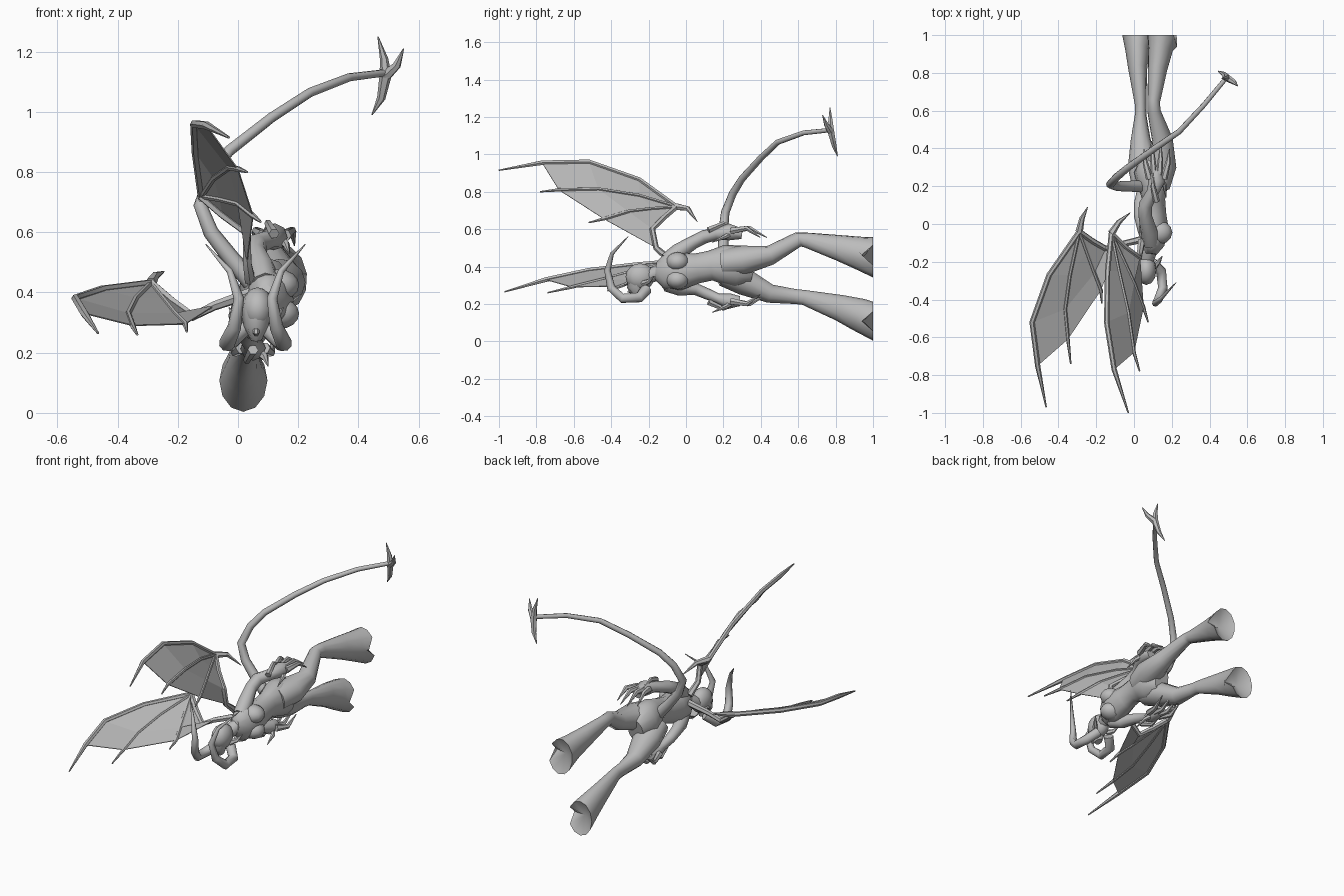
import bpy, bmesh, math
from mathutils import Vector as V

cube = bpy.data.objects.get("Cube")
if cube:
    bpy.data.objects.remove(cube)


def material(name, value):
    m = bpy.data.materials.new(name)
    m.use_nodes = True
    m.diffuse_color = (value, value, value, 1)
    m.node_tree.nodes["Principled BSDF"].inputs["Base Color"].default_value = m.diffuse_color
    return m


GREY = material("grey", 0.5)


def finish(name, bm, smooth=True):
    bmesh.ops.recalc_face_normals(bm, faces=bm.faces)
    me = bpy.data.meshes.new(name)
    bm.to_mesh(me)
    bm.free()
    ob = bpy.data.objects.new(name, me)
    bpy.context.scene.collection.objects.link(ob)
    me.materials.append(GREY)
    if smooth:
        bpy.ops.object.select_all(action='DESELECT')
        ob.select_set(True)
        bpy.context.view_layer.objects.active = ob
        bpy.ops.object.shade_smooth_by_angle(angle=math.radians(50))
    return ob


def tube(name, stations, sides=8, hoof=False):
    """Loft rings along (x, y, z, radius_u, radius_v) stations; u starts along x."""
    bm = bmesh.new()
    pts = [V(s[:3]) for s in stations]
    u, rings = V((1, 0, 0)), []
    for i, (p, s) in enumerate(zip(pts, stations)):
        t = (pts[min(i + 1, len(pts) - 1)] - pts[max(i - 1, 0)]).normalized()
        u = (u - t * u.dot(t)).normalized()
        v = t.cross(u)
        angles = [math.tau * k / sides for k in range(sides)]
        rings.append([bm.verts.new(p + u * s[3] * math.cos(a) + v * s[-1] * math.sin(a)) for a in angles])
    for a, b in zip(rings, rings[1:]):
        for k in range(sides):
            n = (k + 1) % sides
            bm.faces.new((a[k], a[n], b[n], b[k]))
    bm.faces.new(rings[0])
    end = bm.faces.new(rings[-1])
    if hoof:
        # flat, hollow sole with a cleft at the front of the rim
        for v in rings[-1]:
            v.co.y = pts[-1].y
        centre = bmesh.ops.poke(bm, faces=[end])["verts"][0]
        centre.co.y -= .05
        rings[-1][0].co.y -= .06
    return finish(name, bm)


def taper(name, pts, r0, r1, sides=6, power=1.6):
    n = len(pts) - 1
    return tube(name, [(*p, r0 + (r1 - r0) * (i / n) ** power) for i, p in enumerate(pts)], sides)


def ball(name, loc, size):
    bm = bmesh.new()
    bmesh.ops.create_uvsphere(bm, u_segments=12, v_segments=8, radius=1)
    for v in bm.verts:
        v.co = V(loc) + V([c * s for c, s in zip(v.co, size)])
    return finish(name, bm)


# Torso, neck and bust
tube("torso", [(.09, -.16, .38, .03, .05), (.095, -.11, .375, .065, .1), (.105, -.03, .375, .08, .1),
               (.105, .06, .39, .065, .08), (.105, .13, .405, .06, .08), (.1, .2, .41, .08, .105),
               (.095, .28, .4, .095, .115), (.09, .36, .38, .05, .075)], 12)
taper("neck", [(.09, -.12, .38), (.07, -.18, .355), (.06, -.24, .33)], .042, .034, 8)
for side, z in (("right", .425), ("left", .33)):
    ball(side + "_breast", (.135, -.045, z), (.068, .062, .052))

# Head, face and ears
ball("skull", (.065, -.245, .345), (.054, .078, .072))
tube("face", [(.06, -.26, .34, .05, .05), (.06, -.265, .29, .042, .05), (.06, -.25, .245, .02, .025)])
taper("nose", [(.06, -.29, .3), (.06, -.305, .265), (.06, -.28, .26)], .012, .008)
for side, s in (("right", -1), ("left", 1)):
    taper(side + "_ear", [(.06 + s * .04, -.23, .31), (.06 + s * .07, -.2, .32), (.06 + s * .09, -.17, .35)], .018, .002)
    # Horn curls from the temple down and back up
    path = [(.04, -.21, .28), (.085, -.25, .235), (.095, -.34, .23), (.07, -.4, .285),
            (.055, -.42, .38), (.085, -.395, .47), (.165, -.31, .56)]
    taper(side + "_horn", [(.058 + s * x, y, z) for x, y, z in path], .03, .002, 8, 2)

# Legs ending in flared hooves
tube("right_leg", [(.115, .2, .42, .075, .075), (.14, .31, .435, .085, .078), (.15, .45, .46, .055, .052),
                   (.105, .6, .545, .035, .04), (.105, .65, .54, .034, .042), (.125, .82, .5, .052, .07),
                   (.14, .92, .475, .065, .088), (.15, 1, .45, .08, .115)], 12, True)
tube("left_leg", [(.07, .2, .36, .08, .065), (.05, .31, .32, .083, .073), (.035, .45, .255, .052, .05),
                  (.035, .58, .24, .03, .04), (.035, .63, .235, .03, .04), (.02, .82, .18, .05, .07),
                  (.018, .92, .145, .064, .088), (.018, 1, .108, .08, .115)], 12, True)

# Arms with long clawed hands
tube("right_arm", [(.09, -.1, .43, .045), (.08, -.04, .48, .044), (.06, .04, .53, .036),
                   (.06, .1, .56, .036), (.1, .17, .575, .032), (.12, .23, .585, .045), (.12, .3, .575, .028)])
tube("left_arm", [(.09, -.1, .31, .045), (.06, -.03, .285, .042), (.03, .05, .28, .032),
                  (.03, .11, .255, .03), (.04, .17, .23, .026), (.05, .23, .215, .042), (.05, .29, .215, .026)])
for side, x, z, out in (("right", .12, .59, 1), ("left", .05, .215, -1)):
    for i in range(4):
        dx, reach = (i - 1.5) * .025, .2 - .035 * abs(i - 1.5)
        taper(f"{side}_claw_{i + 1}", [(x + dx, .24, z), (x + dx * 1.6, .25 + reach * .5, z + out * .015),
                                       (x + dx * 1.8, .25 + reach, z - out * .035)], .02, .002)
    taper(side + "_thumb_claw", [(x, .26, z), (x + .04, .21, z - .03), (x + .05, .14, z - .06)], .018, .002)
    taper(side + "_wrist_spur", [(x, .12, z + out * .005), (x - .02, .2, z + out * .04), (x - .02, .27, z + out * .02)],
          .018, .002)

# Tail and its barbed tip
taper("tail", [(.06, .2, .42), (-.02, .2, .51), (-.09, .2, .6), (-.125, .21, .69), (-.09, .25, .79),
               (-.03, .3, .87), (.11, .4, .98), (.24, .49, 1.065), (.37, .63, 1.115), (.49, .775, 1.13)],
      .034, .012, 8, .65)
hub = V((.49, .775, 1.12))
for i, tip in enumerate([(.465, .77, 1.25), (.55, .73, 1.21), (.445, .81, .99)]):
    tip = V(tip)
    taper(f"tail_barb_{i + 1}", [hub, hub.lerp(tip, .5) + V((.008, 0, -.01)), tip], .02, .002)


# Wings: each rib runs from the wrist joint; the last point lies past the membrane
def wing(side, joint, ribs, thumb):
    bm = bmesh.new()
    hub = bm.verts.new(joint)
    rows = [[hub] + [bm.verts.new(p) for p in rib[:3]] for rib in ribs]
    for a, b in zip(rows, rows[1:]):
        bm.faces.new((hub, a[1], b[1]))
        for j in (1, 2):
            bm.faces.new((a[j], a[j + 1], b[j + 1], b[j]))
    ob = finish(side + "_wing_membrane", bm, False)
    mod = ob.modifiers.new("thickness", 'SOLIDIFY')
    mod.thickness, mod.offset = .004, 0
    names = ["leading_bone", "middle_bone", "inner_bone", "wing_arm"]
    for name, rib, r in zip(names, ribs, (.014, .01, .01, .016)):
        end = .02 if name == "wing_arm" else .004
        tube(f"{side}_{name}", [(*p, q) for p, q in zip([joint] + rib, (r, r, r, r, end))], 6)
    taper(side + "_wing_thumb", [joint] + thumb, .02, .002)


wing("right", (-.12, -.05, .72),
     [[(-.14, -.25, .865), (-.145, -.52, .96), (-.105, -.77, .955), (-.03, -1, .915)],
      [(-.08, -.25, .78), (-.03, -.47, .815), (0, -.68, .81), (.03, -.78, .8)],
      [(-.06, -.18, .71), (0, -.31, .695), (.05, -.44, .655), (.075, -.52, .635)],
      [(-.05, -.12, .66), (.03, -.18, .6), (.03, -.16, .5), (.04, -.09, .44)]],
     [(-.08, .01, .71), (-.02, .06, .64)])
wing("left", (-.29, -.04, .43),
     [[(-.45, -.27, .41), (-.54, -.52, .38), (-.51, -.75, .33), (-.465, -.97, .265)],
      [(-.34, -.27, .38), (-.365, -.45, .33), (-.35, -.61, .29), (-.335, -.74, .26)],
      [(-.25, -.15, .38), (-.21, -.26, .33), (-.175, -.35, .295), (-.17, -.42, .27)],
      [(-.22, -.09, .37), (-.15, -.13, .32), (-.08, -.11, .355), (.05, -.08, .4)]],
     [(-.275, .03, .455), (-.245, .09, .47)])
